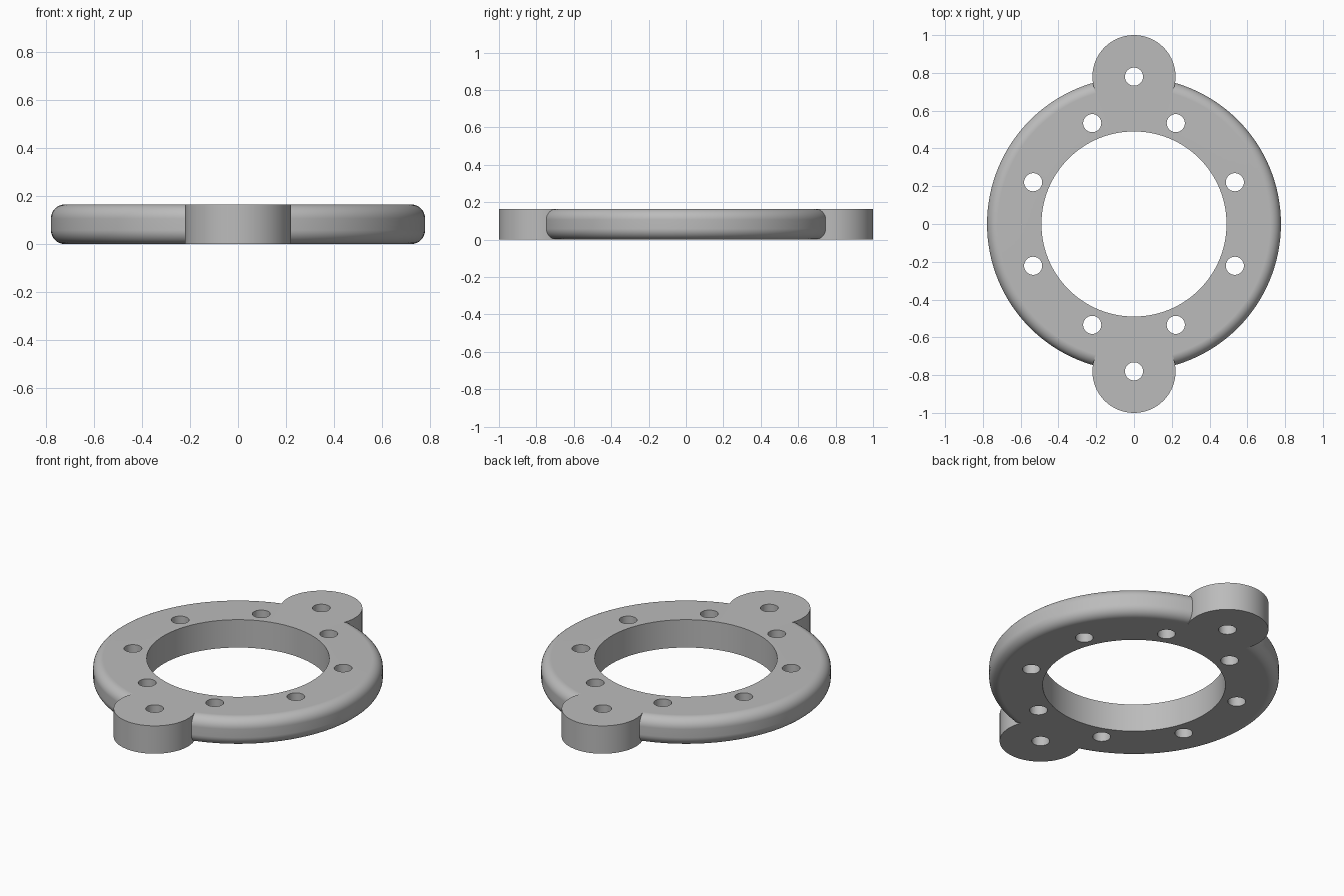
import bpy, bmesh, math
from mathutils import Matrix, Vector

if "Cube" in bpy.data.objects:
    bpy.data.objects.remove(bpy.data.objects["Cube"])

H = 0.165                      # thickness
R_OUT, R_IN, FILLET = 0.778, 0.49, 0.058
LUG_Y, LUG_R = 0.78, 0.22
HOLE_R, BOLT_R = 0.048, 0.578

grey = bpy.data.materials.new("plain grey")
grey.diffuse_color = (0.5, 0.5, 0.5, 1)
grey.use_nodes = True
grey.node_tree.nodes["Principled BSDF"].inputs["Base Color"].default_value = grey.diffuse_color


def add_object(name, bm):
    bmesh.ops.recalc_face_normals(bm, faces=bm.faces)
    mesh = bpy.data.meshes.new(name)
    bm.to_mesh(mesh)
    bm.free()
    mesh.materials.append(grey)
    ob = bpy.data.objects.new(name, mesh)
    bpy.context.collection.objects.link(ob)
    return ob


def cylinders(name, centres, r, z0, z1, sides):
    bm = bmesh.new()
    for x, y in centres:
        bmesh.ops.create_cone(bm, cap_ends=True, segments=sides, radius1=r, radius2=r,
                              depth=z1 - z0, matrix=Matrix.Translation((x, y, (z0 + z1) / 2)))
    return add_object(name, bm)


# Ring: profile with rounded outer corners, revolved about z
profile = [(R_IN, 0)]
for cz, start in ((FILLET, -90), (H - FILLET, 0)):
    for i in range(9):
        a = math.radians(start + 90 * i / 8)
        profile.append((R_OUT - FILLET + FILLET * math.cos(a), cz + FILLET * math.sin(a)))
profile.append((R_IN, H))
bm = bmesh.new()
vs = [bm.verts.new((r, 0, z)) for r, z in profile]
edges = [bm.edges.new((vs[i], vs[(i + 1) % len(vs)])) for i in range(len(vs))]
bmesh.ops.spin(bm, geom=vs + edges, cent=(0, 0, 0), axis=(0, 0, 1),
               angle=math.tau, steps=128, use_duplicate=False)
bmesh.ops.remove_doubles(bm, verts=bm.verts, dist=1e-5)
flange = add_object("flange_ring", bm)

# Mounting lugs at front and back, and the hole cutters
lug_centres = [(0, LUG_Y), (0, -LUG_Y)]
bolt_centres = [(BOLT_R * math.cos(a), BOLT_R * math.sin(a))
                for a in (math.radians(22.5 + 45 * k) for k in range(8))]
lugs = cylinders("mounting_lugs", lug_centres, LUG_R, 0, H, 96)
holes = cylinders("hole_cutters", lug_centres + bolt_centres, HOLE_R, -0.1, H + 0.1, 40)

for tool, op in ((lugs, 'UNION'), (holes, 'DIFFERENCE')):
    mod = flange.modifiers.new(tool.name, 'BOOLEAN')
    mod.object, mod.operation, mod.solver = tool, op, 'EXACT'

# Bake the booleans and drop the helpers
bpy.context.view_layer.update()
dg = bpy.context.evaluated_depsgraph_get()
baked = bpy.data.meshes.new_from_object(flange.evaluated_get(dg))
flange.modifiers.clear()
flange.data = baked
for tool in (lugs, holes):
    bpy.data.objects.remove(tool)

# Smooth curved walls, crisp rims
bpy.context.view_layer.objects.active = flange
flange.select_set(True)
bpy.ops.object.shade_smooth_by_angle(angle=math.radians(25))
wn = flange.modifiers.new("flat_tops", 'WEIGHTED_NORMAL')
wn.keep_sharp = True
